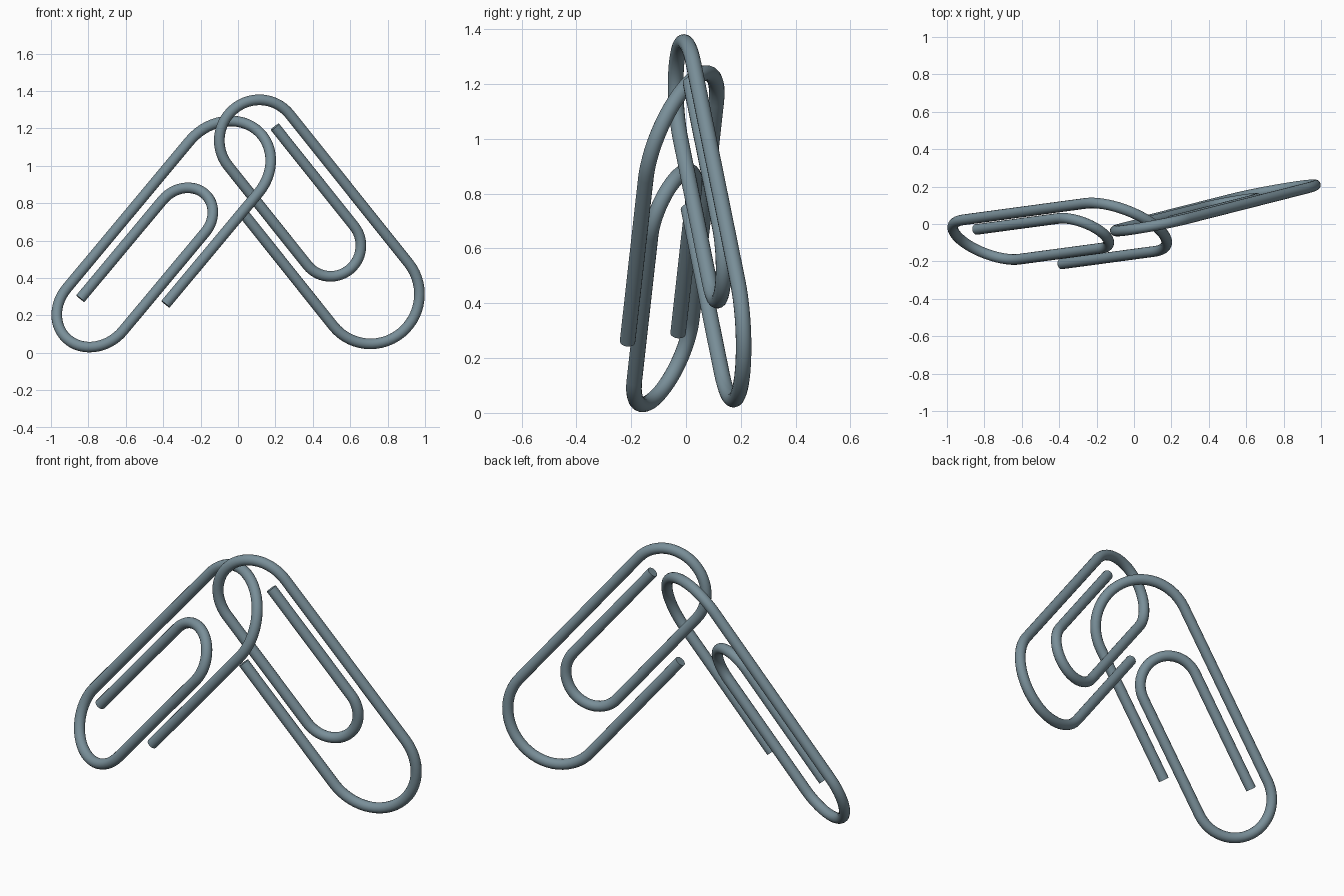
import bpy, math
from mathutils import Vector

if "Cube" in bpy.data.objects:
    bpy.data.objects.remove(bpy.data.objects["Cube"])

WIRE = 0.0285  # wire radius

steel = bpy.data.materials.new("blue_grey_steel")
steel.diffuse_color = (0.19, 0.272, 0.315, 1)
steel.use_nodes = True
steel.node_tree.nodes["Principled BSDF"].inputs["Base Color"].default_value = steel.diffuse_color


def arc(cu, cv, r, a0, a1, n=28):
    """Points of an arc in the clip's own plane."""
    return [(cu + r * math.cos(math.radians(a0 + (a1 - a0) * i / n)),
             cv + r * math.sin(math.radians(a0 + (a1 - a0) * i / n))) for i in range(n + 1)]


# Flat wire path: free end, inner bend, narrow end bend, wide end bend, free end
R_IN, R_NARROW, R_WIDE = 0.1636, 0.2158, 0.2638
path = ([(0, 0)]
        + arc(0.689, R_IN, R_IN, -90, 90)
        + arc(0.0, 2 * R_IN - R_NARROW, R_NARROW, 90, 270)
        + arc(1.031, 0.1587, R_WIDE, -90, 90)
        + [(0.252, 0.4225)])


def clip(name, origin, u, v):
    cu = bpy.data.curves.new(name, 'CURVE')
    cu.dimensions = '3D'
    cu.bevel_depth = WIRE
    cu.bevel_resolution = 6
    cu.use_fill_caps = True
    sp = cu.splines.new('POLY')
    sp.points.add(len(path) - 1)
    for p, (a, b) in zip(sp.points, path):
        p.co = (*(origin + u * a + v * b), 1)
    ob = bpy.data.objects.new(name, cu)
    bpy.context.collection.objects.link(ob)
    cu.materials.append(steel)
    bpy.ops.object.select_all(action='DESELECT')
    ob.select_set(True)
    bpy.context.view_layer.objects.active = ob
    bpy.ops.object.convert(target='MESH')
    bpy.ops.object.shade_smooth_by_angle(angle=math.radians(40))


# Left clip, bends leaning up to the right
u = Vector((0.6385, 0.0857, 0.7647)).normalized()
v = Vector((0.696, -0.4875, -0.528))
v = (v - u * v.dot(u)).normalized()
clip("left_paper_clip", Vector((-0.843, -0.029, 0.29)), u, v)

# Right clip, hooked through the left one: placed from its two end-bend centres
c1, c2 = Vector((0.112, 0.0035, 1.1375)), Vector((0.712, 0.160, 0.310))
d = (c2 - c1).normalized()
n = Vector((-0.19, 0.98, 0.06))
n = (n - d * n.dot(d)).normalized()
w = n.cross(d)
t = math.atan2(0.0473, 1.031)
u = d * math.cos(t) - w * math.sin(t)
v = n.cross(u)
clip("right_paper_clip", c1 - v * (2 * R_IN - R_NARROW), u, v)
